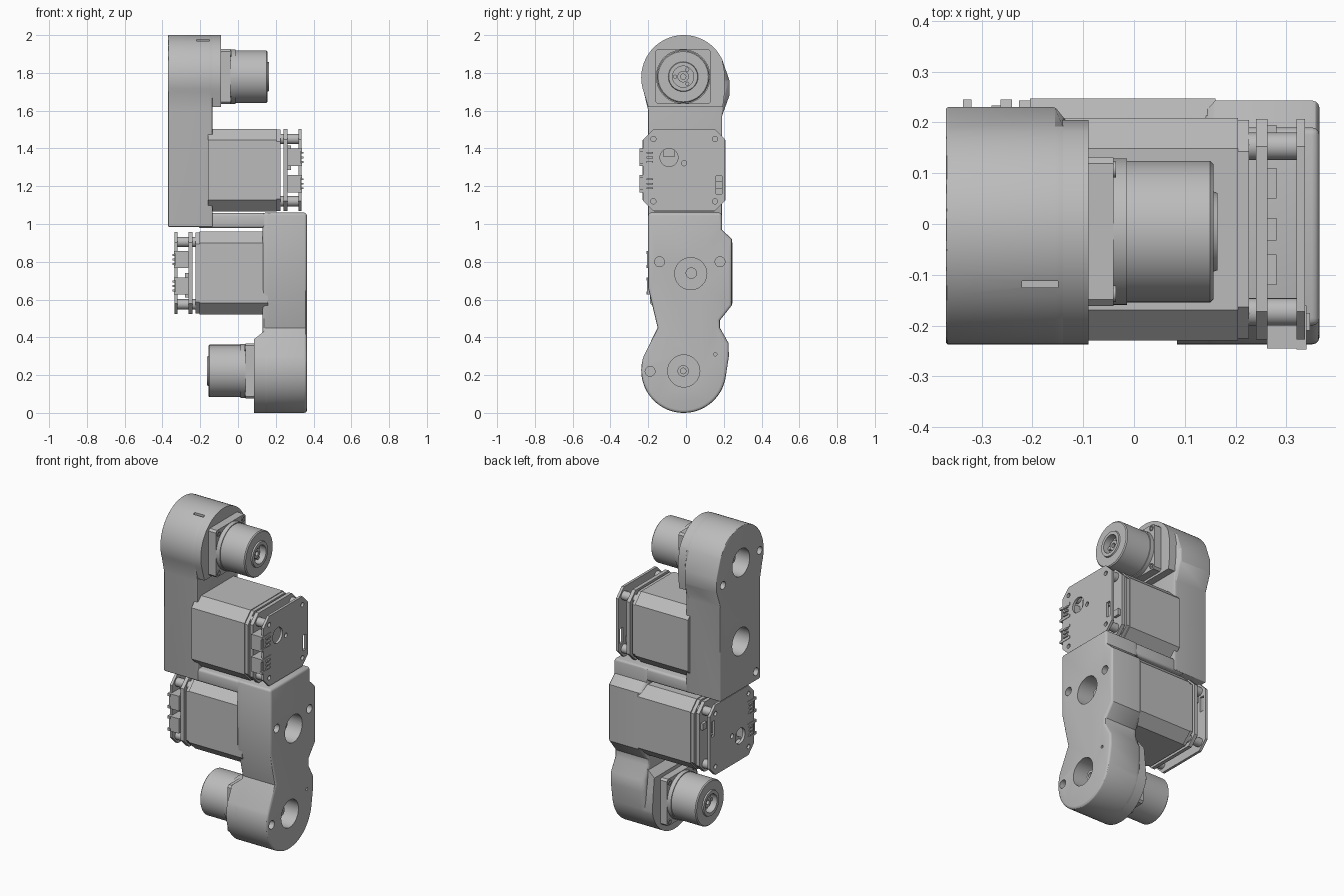
import bpy, bmesh, math
from mathutils import Vector

old = bpy.data.objects.get("Cube")
if old:
    bpy.data.objects.remove(old, do_unlink=True)

grey = bpy.data.materials.new("machined_grey")
grey.use_nodes = True
COLOR = (0.5, 0.5, 0.5, 1)
grey.diffuse_color = COLOR
grey.node_tree.nodes["Principled BSDF"].inputs["Base Color"].default_value = COLOR


def finish(name, bm):
    bmesh.ops.recalc_face_normals(bm, faces=bm.faces)
    mesh = bpy.data.meshes.new(name)
    bm.to_mesh(mesh)
    bm.free()
    obj = bpy.data.objects.new(name, mesh)
    mesh.materials.append(grey)
    bpy.context.collection.objects.link(obj)
    return obj


def loft(name, sections):
    """Skin matching (y, z) outlines placed at successive x."""
    bm = bmesh.new()
    rings = [[bm.verts.new((x, y, z)) for y, z in pts] for x, pts in sections]
    n = len(rings[0])
    for a, b in zip(rings, rings[1:]):
        for i in range(n):
            j = (i + 1) % n
            bm.faces.new((a[i], a[j], b[j], b[i]))
    bm.faces.new(rings[0])
    bm.faces.new(rings[-1])
    return finish(name, bm)


def prism(name, pts, x0, x1):
    return loft(name, [(x0, pts), (x1, pts)])


def box(name, x0, x1, y0, y1, z0, z1):
    return prism(name, [(y0, z0), (y1, z0), (y1, z1), (y0, z1)], x0, x1)


def lathe(name, profile, cy, cz, seg=48):
    """Revolve (x, radius) points about an axis along x; ends are capped."""
    return loft(name, [(x, arc(cy, cz, r, 0, 360 - 360 / seg, seg)) for x, r in profile])


def arc(cy, cz, r, a0, a1, n):
    angles = [math.radians(a0 + (a1 - a0) * i / (n - 1)) for i in range(n)]
    return [(cy + r * math.cos(a), cz + r * math.sin(a)) for a in angles]


def octagon(cy, cz, h, c):
    k = h - c
    return [(cy + a, cz + b) for a, b in
            [(-k, -h), (k, -h), (h, -k), (h, k), (k, h), (-k, h), (-h, k), (-h, -k)]]


def apply(obj, mod):
    bpy.context.view_layer.objects.active = obj
    bpy.ops.object.modifier_apply(modifier=mod.name)


def bevel(obj, width, segments=3):
    mod = obj.modifiers.new("Bevel", 'BEVEL')
    mod.width, mod.segments = width, segments
    mod.limit_method, mod.angle_limit = 'ANGLE', math.radians(50)
    apply(obj, mod)


def cut(obj, *cutters):
    for c in cutters:
        mod = obj.modifiers.new("Cut", 'BOOLEAN')
        mod.operation, mod.solver, mod.object = 'DIFFERENCE', 'EXACT', c
        apply(obj, mod)
        bpy.data.objects.remove(c, do_unlink=True)


def bore(x0, x1, y, z, r):
    return lathe("cutter", [(x0, r), (x1, r)], y, z, 32)


def clamp(pts, limit):
    return [(min(y, limit), z) for y, z in pts]


HUB_Y = -0.012

# Upper housing: rounded head over a straight arm
up = [(-0.2, 0.985), (0.19, 0.985), (0.19, 1.57), (0.23, 1.68), (0.23, 1.76)]
up += arc(HUB_Y, 1.775, 0.225, 25, 200, 36) + [(-0.2, 1.6)]
upper = loft("upper_housing", [(-0.37, up), (-0.155, up), (-0.135, clamp(up, 0.205))])
bevel(upper, 0.015)
cut(upper, bore(-0.5, -0.25, HUB_Y, 1.775, 0.085), bore(-0.5, -0.25, -0.01, 1.285, 0.085),
    *[bore(-0.5, -0.33, y, z, 0.024) for y, z in [(0.165, 1.7), (-0.195, 1.78), (-0.16, 1.04)]],
    box("cutter", -0.22, -0.15, -0.125, -0.112, 1.95, 2.1))
boss = [(-0.2, 1.62), (0.195, 1.62), (0.205, 1.7), (0.205, 1.8)]
boss += arc(HUB_Y, 1.775, 0.225, 25, 200, 36)
prism("upper_head_boss", boss, -0.15, -0.09)

# Lower housing: rounded foot, narrow waist and bulged upper arm
low = arc(HUB_Y, 0.225, 0.225, 160, 350, 40)
low += [(0.227, 0.3), (0.225, 0.37), (0.18, 0.45), (0.18, 0.49), (0.243, 0.57),
        (0.243, 0.92), (0.19, 0.97), (0.19, 1.06), (-0.2, 1.06), (-0.2, 0.66), (-0.15, 0.45)]
lower = loft("lower_housing", [(0.13, clamp(low, 0.21)), (0.16, low), (0.365, low)])
bevel(lower, 0.015)
cut(lower, bore(0.25, 0.5, HUB_Y, 0.222, 0.085), bore(0.25, 0.5, 0.025, 0.737, 0.085),
    bore(0.345, 0.5, 0.155, 0.31, 0.009),
    *[bore(0.33, 0.5, y, z, 0.026) for y, z in [(-0.14, 0.8), (0.18, 0.8), (-0.19, 0.22)]])
foot = arc(HUB_Y, 0.225, 0.225, 160, 350, 40) + [(0.2, 0.3)]
loft("lower_foot_boss", [(0.085, foot + [(0.19, 0.39), (-0.18, 0.39)]),
                         (0.16, foot + [(0.18, 0.45), (-0.15, 0.45)])])

# Bridge between the two arms
bevel(box("bridge", -0.21, 0.22, -0.198, 0.188, 0.978, 1.058), 0.015)


def gear_head(label, s, cz):
    cy = -0.015
    # Square flange with corner screws
    prism(label + "_flange", octagon(cy, cz, 0.146, 0.012), s * -0.1, s * -0.04)
    for a in (-1, 1):
        for b in (-1, 1):
            lathe(label + "_flange_screw", [(s * x, r) for x, r in
                  [(-0.05, 0.016), (-0.035, 0.016), (-0.035, 0.009), (-0.042, 0.009)]],
                  cy + a * 0.122, cz + b * 0.122, 16)
    # Stepped drum with a hollow output ring
    drum = [(-0.05, 0.144), (-0.014, 0.144), (-0.014, 0.139), (0.15, 0.139), (0.156, 0.133),
            (0.156, 0.079), (0.164, 0.076), (0.164, 0.056), (0.12, 0.056), (0.12, 0.03),
            (0.14, 0.03), (0.14, 0.014), (0.1, 0.014)]
    lathe(label + "_drum", [(s * x, r) for x, r in drum], cy, cz, 64)
    for k in range(3):
        a = math.radians(60 + 120 * k)
        lathe(label + "_output_pin", [(s * 0.11, 0.011), (s * 0.135, 0.011)],
              cy + 0.043 * math.cos(a), cz + 0.043 * math.sin(a), 12)
    # Shaft end inside the housing recess
    lathe(label + "_shaft_end", [(s * -0.2, 0.03), (s * -0.31, 0.03), (s * -0.31, 0.015),
                                 (s * -0.27, 0.015)], cy, cz, 24)


def motor(label, s, cy, cz):
    def part(kind, x0, x1, y0, y1, z0, z1):
        return box(label + kind, s * x0, s * x1, cy + y0, cy + y1, cz + s * z0, cz + s * z1)

    # Chamfered motor can with end cap
    prism(label + "_can", octagon(cy, cz, 0.219, 0.06), s * -0.16, s * 0.205)
    prism(label + "_end_cap", octagon(cy, cz, 0.215, 0.062), s * 0.2, s * 0.226)
    lathe(label + "_shaft_end", [(s * -0.2, 0.03), (s * -0.3, 0.03)], cy, cz, 24)
    # Two circuit boards on standoffs
    prism(label + "_inner_board", octagon(cy, cz, 0.217, 0.055), s * 0.24, s * 0.263)
    board = prism(label + "_outer_board", octagon(cy, cz, 0.217, 0.055), s * 0.32, s * 0.336)
    corners = [(a * 0.163, b * 0.165) for a in (-1, 1) for b in (-1, 1)]
    cut(board, bore(s * 0.3, s * 0.36, cy - 0.08, cz + s * 0.067, 0.048),
        bore(s * 0.3, s * 0.36, cy, cz + s * 0.037, 0.014),
        part("_cutter", 0.3, 0.36, 0.17, 0.2, -0.125, -0.03),
        *[bore(s * 0.3, s * 0.36, cy + a, cz + b, 0.014) for a, b in corners])
    for a, b in corners:
        lathe(label + "_standoff", [(s * 0.22, 0.027), (s * 0.32, 0.027)], cy + a, cz + b, 24)
    # Edge connectors with pins
    for z in (0.068, -0.072):
        part("_connector", 0.262, 0.33, -0.235, -0.15, z - 0.046, z + 0.046)
        for e in (-0.046, 0.03):
            part("_connector_lug", 0.32, 0.339, -0.237, -0.15, z + e, z + e + 0.016)
        for k in (-0.024, 0, 0.024):
            part("_pin", 0.32, 0.346, -0.2, -0.165, z + k - 0.005, z + k + 0.005)
    # Board components
    for y, z, w in [(0.09, 0.03, 0.03), (0, -0.08, 0.022), (-0.08, 0.1, 0.03), (0.185, -0.08, 0.02)]:
        part("_chip", 0.26, 0.28, y - w, y + w, z - w, z + w)


gear_head("upper_gear", 1, 1.78)
gear_head("lower_gear", -1, 0.222)
motor("upper_motor", 1, -0.01, 1.285)
motor("lower_motor", -1, 0.028, 0.74)

bpy.ops.object.select_all(action='DESELECT')
for obj in bpy.context.scene.objects:
    if obj.type == 'MESH':
        obj.select_set(True)
        bpy.context.view_layer.objects.active = obj
bpy.ops.object.shade_smooth_by_angle(angle=math.radians(30))
